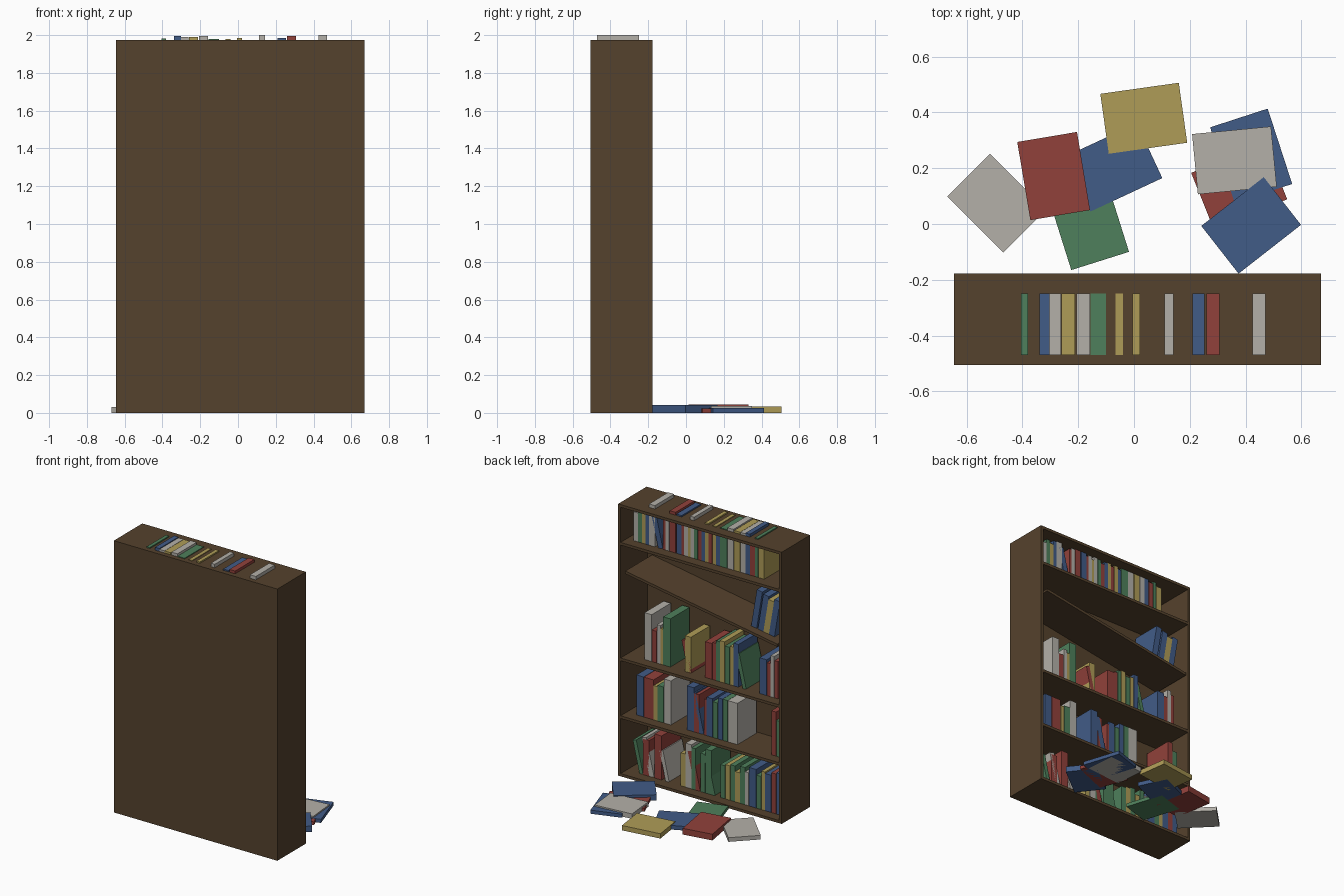
import bpy, math
from mathutils import Matrix, Vector

if "Cube" in bpy.data.objects:
    bpy.data.objects.remove(bpy.data.objects["Cube"])


def material(name, rgb):
    m = bpy.data.materials.new(name)
    m.diffuse_color = (*rgb, 1)
    m.use_nodes = True
    m.node_tree.nodes["Principled BSDF"].inputs["Base Color"].default_value = m.diffuse_color
    return m


WOOD = material("dark_wood", (0.091, 0.054, 0.026))
CLOTH = {
    "R": material("red_cloth", (0.285, 0.053, 0.043)),
    "B": material("blue_cloth", (0.053, 0.106, 0.245)),
    "G": material("green_cloth", (0.077, 0.215, 0.106)),
    "Y": material("yellow_cloth", (0.43, 0.335, 0.096)),
    "W": material("pale_grey_cloth", (0.455, 0.435, 0.395)),
}


def box(name, size, mat, matrix):
    """Box whose origin is the middle of its underside."""
    sx, sy, sz = size
    verts = [(x * sx / 2, y * sy / 2, z * sz)
             for z in (0, 1) for x, y in ((-1, -1), (1, -1), (1, 1), (-1, 1))]
    faces = [(3, 2, 1, 0), (4, 5, 6, 7)] + [
        (i, (i + 1) % 4, (i + 1) % 4 + 4, i + 4) for i in range(4)]
    mesh = bpy.data.meshes.new(name)
    mesh.from_pydata(verts, [], faces)
    mesh.materials.append(mat)
    ob = bpy.data.objects.new(name, mesh)
    ob.matrix_world = matrix
    bpy.context.collection.objects.link(ob)
    return ob


def panel(name, x, y, z):
    """Wooden panel from (min, max) ranges."""
    size = (x[1] - x[0], y[1] - y[0], z[1] - z[0])
    at = Vector((sum(x) / 2, sum(y) / 2, z[0]))
    return box(name, size, WOOD, Matrix.Translation(at))


def tilt(angle):
    return Matrix.Rotation(math.radians(angle), 4, "Y")


# Case
X0, X1, Y0, Y1, TOP, T = -0.645, 0.67, -0.505, -0.178, 1.975, 0.02
panel("side_left", (X0, X0 + T), (Y0, Y1), (0, TOP))
panel("side_right", (X1 - T, X1), (Y0, Y1), (0, TOP))
panel("back_panel", (X0 + T, X1 - T), (Y0, Y0 + T), (0, TOP))
panel("top_panel", (X0 + T, X1 - T), (Y0 + T, Y1), (TOP - T, TOP))
for floor in (0.02, 0.44, 0.86, 1.70):
    panel("shelf", (X0 + T, X1 - T), (Y0 + T, Y1), (floor - T, floor))

# Slipped shelf with books resting on its low end
SLOPE = Matrix.Translation((0.005, (Y0 + T + Y1) / 2, 1.38)) @ tilt(-9.5)
box("slipped_shelf", (1.24, Y1 - Y0 - T, T), WOOD, SLOPE)

DEPTH, MID = 0.22, -0.36


def standing(floor, left, spec):
    """Row of books running towards -x: colour, thickness:height in
    hundredths; a lower case letter leans."""
    x = left
    for token in spec.split():
        thick, height = (int(v) / 100 for v in token[1:].split(":"))
        lean = tilt(13 if token[0].islower() else 0)
        at = Matrix.Translation((x - thick / 2, MID, floor))
        box("book", (thick * 0.96, DEPTH, height),
            CLOTH[token[0].upper()], at @ lean)
        x -= thick


# Top row: the tall books that poke through the top panel
for code, a, b, z in (
        ("G", -.405, -.38, 1.983), ("B", -.338, -.303, 1.996),
        ("W", -.303, -.262, 1.99), ("Y", -.26, -.212, 1.99),
        ("W", -.206, -.158, 1.996), ("G", -.156, -.10, 1.98),
        ("Y", -.067, -.04, 1.98), ("Y", -.005, .022, 1.985),
        ("W", .11, .142, 2.0), ("B", .21, .253, 1.985),
        ("R", .26, .306, 1.995), ("W", .425, .472, 2.0)):
    box("tall_book", (b - a, DEPTH, z - 1.70), CLOTH[code],
        Matrix.Translation(((a + b) / 2, MID, 1.70)))

# Top row: shorter books between them
for left, spec in ((.60, "W4:21 G3:24 Y3:22 B3:25"), (.40, "b4:23"),
                   (.36, "R2:24 W3:25"), (.21, "R2:24 W3:25 Y2:23"),
                   (.11, "G3:25 R3:23 B3:25"), (-.005, "R3:24"),
                   (-.067, "B3:24"), (-.34, "R4:24"), (-.405, "Y5:23")):
    standing(1.70, left, spec)

# Middle row
for left, spec in ((.51, "W6:34 R4:23 W3:28 Y2:26 G6:35"),
                   (.16, "r3:23"), (.185, "Y5:26"),
                   (.023, "R6:26 R3:27 G3:29 Y4:30 G4:27 Y3:28 B4:31"),
                   (-.28, "g3:25"), (-.415, "B6:26 R3:24 W3:30 R3:27")):
    standing(0.86, left, spec)

# Second row
for left, spec in ((.575, "B6:29 R8:29 Y3:25 G5:26 W6:32"),
                   (.17, "B6:32 R4:28 b4:29 R2:26 B5:28 G4:26 B4:30 "
                         "G4:30 W8:30"),
                   (-.51, "R4:32 G4:26")):
    standing(0.44, left, spec)

# Bottom row
for left, spec in ((.55, "g3:24 R5:26 w4:28 R6:32"), (.34, "w3:22"),
                   (.22, "Y4:24 W5:32 G3:30 r4:28 G4:28 G5:32 g3:28"),
                   (-.10, "G4:24 Y4:25 G4:26 Y4:22 G4:27 W3:24 B6:28 "
                          "G4:24 Y3:28 B5:27 R4:29 B4:30")):
    standing(0.02, left, spec)

# Books on the slipped shelf
for code, x, h in (("B", -.385, .28), ("B", -.44, .27),
                   ("Y", -.485, .25), ("B", -.53, .27)):
    box("sliding_book", (.045, DEPTH, h), CLOTH[code],
        SLOPE @ Matrix.Translation((x, -.018, T)))

# Fallen books on the floor: colour, centre, angle of long side, thickness
for code, x, y, angle, thick in (
        ("W", -.493, .075, -45, .030), ("R", -.288, .172, -80.5, .045),
        ("G", -.164, .003, 107.5, .025), ("B", -.073, .203, 25, .030),
        ("Y", .035, .379, 8, .035), ("B", .42, .245, -72, .026),
        ("W", .36, .228, 5.5, .036), ("R", .377, .136, 22, .024),
        ("B", .42, -.005, 38, .041)):
    box("fallen_book", (.284, .217, thick), CLOTH[code],
        Matrix.Translation((x, y, 0))
        @ Matrix.Rotation(math.radians(angle), 4, "Z"))
